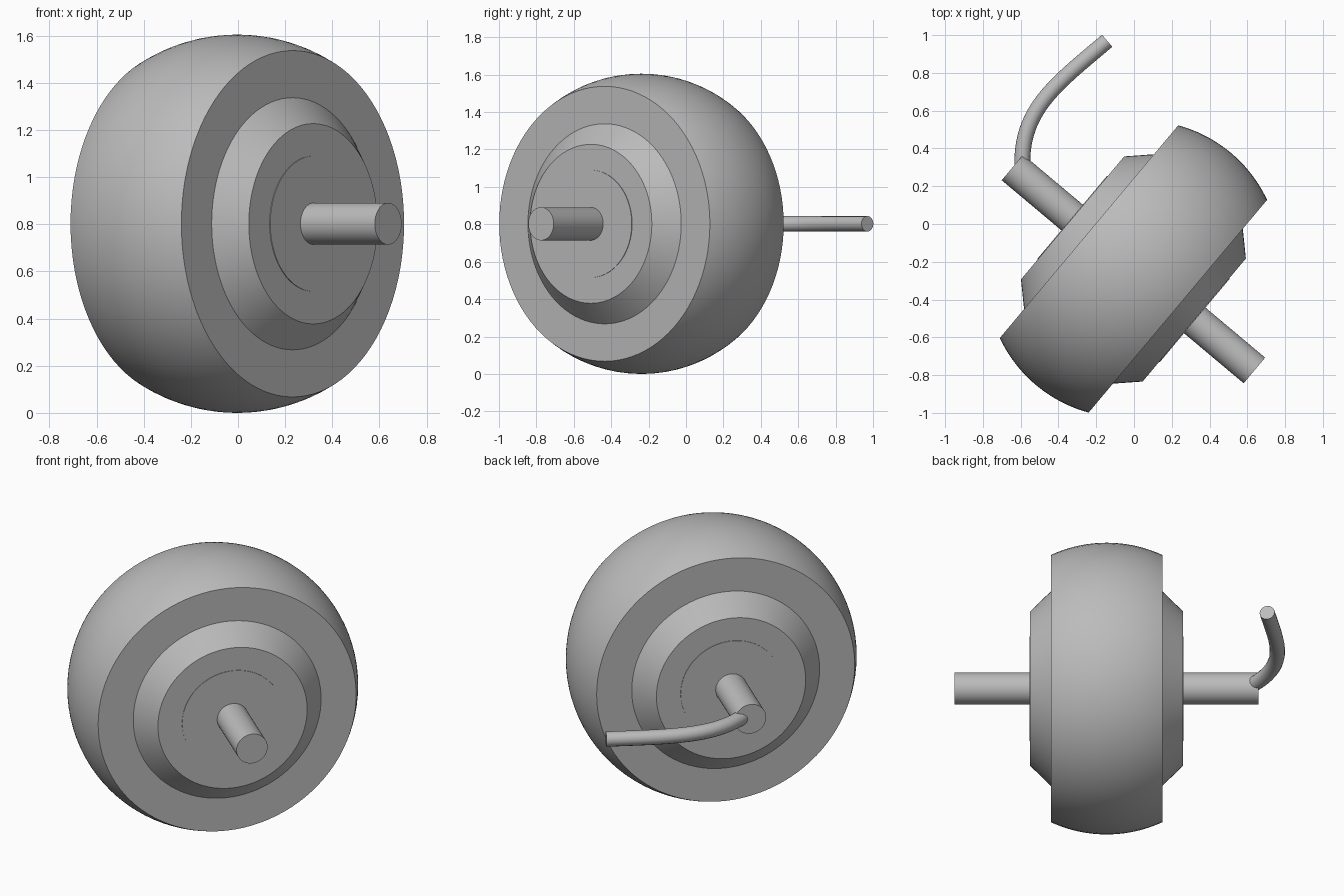
import bpy, bmesh, math
from mathutils import Matrix, Vector

cube = bpy.data.objects.get("Cube")
if cube:
    bpy.data.objects.remove(cube, do_unlink=True)

SEGMENTS = 96
CENTRE = Vector((-0.003, -0.238, 0.8025))
# Axle direction: local z is turned to point to the front and the model's left
PLACE = (Matrix.Translation(CENTRE) @ Matrix.Rotation(math.radians(-40), 4, 'Z')
         @ Matrix.Rotation(math.radians(90), 4, 'Y'))

grey = bpy.data.materials.new("plain grey")
grey.use_nodes = True
colour = (0.5, 0.5, 0.5, 1)
grey.diffuse_color = colour
grey.node_tree.nodes["Principled BSDF"].inputs["Base Color"].default_value = colour


def smooth(obj):
    bpy.ops.object.select_all(action='DESELECT')
    obj.select_set(True)
    bpy.context.view_layer.objects.active = obj
    bpy.ops.object.shade_smooth_by_angle(angle=math.radians(25))


def lathe(name, profile):
    """Spin (radius, axial) points around the axle and cap both ends."""
    bm = bmesh.new()
    rings = []
    for r, h in profile:
        rings.append([bm.verts.new((r * math.cos(a), r * math.sin(a), h))
                      for a in (math.tau * i / SEGMENTS for i in range(SEGMENTS))])
    for low, high in zip(rings, rings[1:]):
        for i in range(SEGMENTS):
            j = (i + 1) % SEGMENTS
            bm.faces.new((low[i], low[j], high[j], high[i]))
    bm.faces.new(rings[0][::-1])
    bm.faces.new(rings[-1])
    bmesh.ops.recalc_face_normals(bm, faces=bm.faces)
    mesh = bpy.data.meshes.new(name)
    bm.to_mesh(mesh)
    bm.free()
    mesh.materials.append(grey)
    obj = bpy.data.objects.new(name, mesh)
    obj.matrix_world = PLACE
    bpy.context.collection.objects.link(obj)
    smooth(obj)
    return obj


# Tyre with a rounded tread and flat sides
half, crown, edge = 0.307, 0.8025, 0.735
sag = crown - edge
bend = (half ** 2 + sag ** 2) / (2 * sag)
steps = 24
tread = []
for i in range(steps + 1):
    h = half * (2 * i / steps - 1)
    tread.append((crown - bend + math.sqrt(bend ** 2 - h ** 2), h))
lathe("tyre", tread)

# Bevelled hub, thin bearing covers and axle through the middle
lathe("hub", [(0.425, -0.4205), (0.535, -half), (0.535, half), (0.425, 0.4205)])
lathe("bearing_cover", [(0.2875, -0.424), (0.2875, 0.424)])
lathe("axle", [(0.0885, -0.836), (0.0885, 0.836)])

# Curved cable leaving the back end of the axle
curve = bpy.data.curves.new("cable", 'CURVE')
curve.dimensions = '3D'
curve.bevel_depth = 0.042
curve.bevel_resolution = 6
curve.resolution_u = 24
curve.use_fill_caps = True
spline = curve.splines.new('BEZIER')
spline.bezier_points.add(1)
z = CENTRE.z
ends = [((-0.59, 0.28), (-0.57, 0.1), (-0.61, 0.6)),
        ((-0.142, 0.97), (-0.42, 0.735), (0.1, 1.19))]
for point, (co, left, right) in zip(spline.bezier_points, ends):
    point.handle_left_type = point.handle_right_type = 'FREE'
    point.co = (*co, z)
    point.handle_left = (*left, z)
    point.handle_right = (*right, z)
cable = bpy.data.objects.new("cable", curve)
bpy.context.collection.objects.link(cable)
curve.materials.append(grey)
bpy.ops.object.select_all(action='DESELECT')
cable.select_set(True)
bpy.context.view_layer.objects.active = cable
bpy.ops.object.convert(target='MESH')
smooth(bpy.context.view_layer.objects.active)
